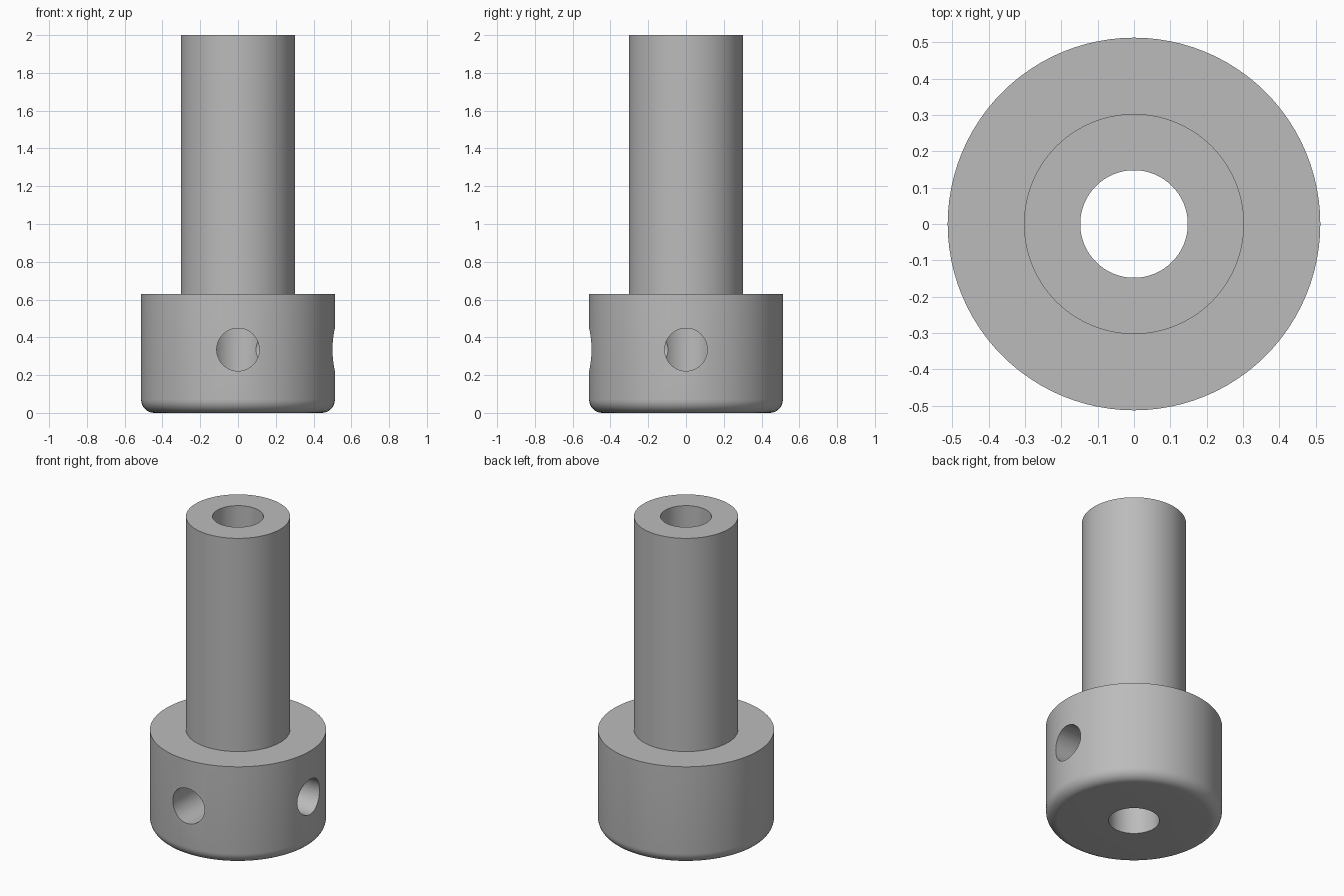
import bpy, bmesh, math
from mathutils import Matrix, Vector

cube = bpy.data.objects.get("Cube")
if cube:
    bpy.data.objects.remove(cube, do_unlink=True)

# Plain grey metal
grey = bpy.data.materials.new("grey_metal")
grey.use_nodes = True
color = (0.50, 0.50, 0.50, 1)
grey.diffuse_color = color
grey.node_tree.nodes["Principled BSDF"].inputs["Base Color"].default_value = color

BORE, SHANK, COLLAR = 0.148, 0.303, 0.513
COLLAR_TOP, HEIGHT, FILLET = 0.63, 2.0, 0.07
HOLE_R, HOLE_Z = 0.113, 0.335
SEGMENTS = 96


def make_object(name, bm):
    bmesh.ops.recalc_face_normals(bm, faces=bm.faces)
    mesh = bpy.data.meshes.new(name)
    bm.to_mesh(mesh)
    bm.free()
    mesh.materials.append(grey)
    obj = bpy.data.objects.new(name, mesh)
    bpy.context.collection.objects.link(obj)
    return obj


# Collar, shank and bore: one closed profile turned about the z axis
profile = [(BORE, 0)]
for i in range(9):
    a = math.pi / 2 * i / 8
    profile.append((COLLAR - FILLET + FILLET * math.sin(a), FILLET - FILLET * math.cos(a)))
profile += [(COLLAR, COLLAR_TOP), (SHANK, COLLAR_TOP), (SHANK, HEIGHT), (BORE, HEIGHT)]

bm = bmesh.new()
verts = [bm.verts.new((r, 0, z)) for r, z in profile]
edges = [bm.edges.new((v, verts[(i + 1) % len(verts)])) for i, v in enumerate(verts)]
bmesh.ops.spin(bm, geom=verts + edges, cent=(0, 0, 0), axis=(0, 0, 1),
               angle=math.tau, steps=SEGMENTS, use_merge=False)
bmesh.ops.remove_doubles(bm, verts=bm.verts, dist=0.0001)
body = make_object("collared_sleeve", bm)

# Radial screw holes on the front and the +x side, opening into the bore
for name, direction in (("front_hole_cutter", (0, -1, 0)), ("side_hole_cutter", (1, 0, 0))):
    d = Vector(direction)
    bm = bmesh.new()
    turn = d.to_track_quat('Z', 'Y').to_matrix().to_4x4()
    place = Matrix.Translation(d * 0.4 + Vector((0, 0, HOLE_Z)))
    bmesh.ops.create_cone(bm, cap_ends=True, segments=48, radius1=HOLE_R, radius2=HOLE_R,
                          depth=0.8, matrix=place @ turn)
    cutter = make_object(name, bm)
    cutter.hide_render = True
    cut = body.modifiers.new(name, 'BOOLEAN')
    cut.operation = 'DIFFERENCE'
    cut.solver = 'EXACT'
    cut.object = cutter
    bpy.context.view_layer.objects.active = body
    bpy.ops.object.modifier_apply(modifier=cut.name)
    bpy.data.objects.remove(cutter, do_unlink=True)

# Smooth walls with crisp rims
bpy.ops.object.select_all(action='DESELECT')
body.select_set(True)
bpy.context.view_layer.objects.active = body
bpy.ops.object.shade_smooth_by_angle(angle=math.radians(30))
